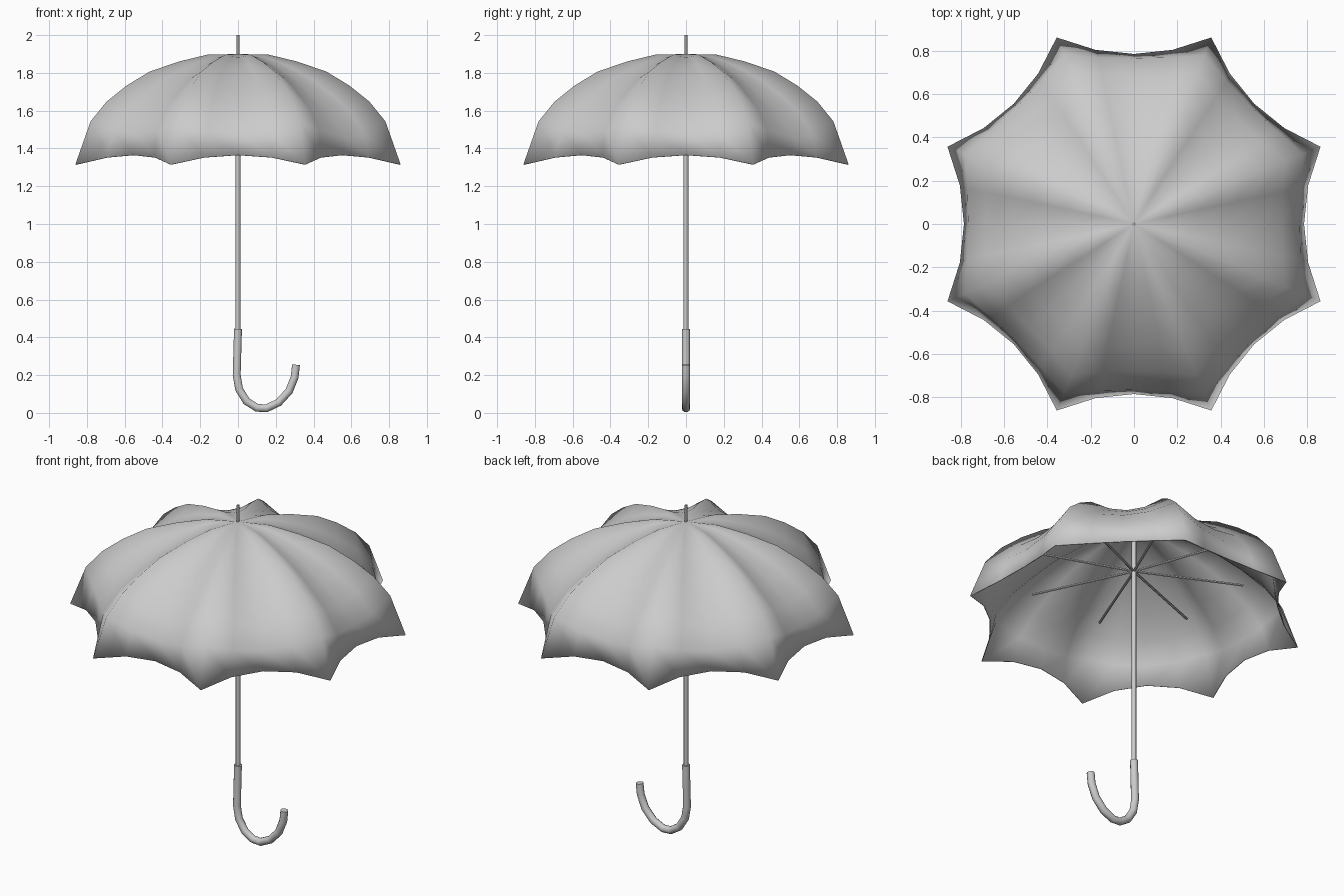
import bpy, bmesh, math
from mathutils import Vector, Matrix

cube = bpy.data.objects.get("Cube")
if cube:
    bpy.data.objects.remove(cube, do_unlink=True)

grey = bpy.data.materials.new("plain_grey")
grey.use_nodes = True
grey.diffuse_color = (0.6, 0.6, 0.6, 1)
grey.node_tree.nodes["Principled BSDF"].inputs["Base Color"].default_value = (0.6, 0.6, 0.6, 1)

PANELS = 8
HALF = math.pi / PANELS
TOP = 1.9


def add_mesh(name, bm, angle):
    mesh = bpy.data.meshes.new(name)
    bm.to_mesh(mesh)
    bm.free()
    mesh.materials.append(grey)
    obj = bpy.data.objects.new(name, mesh)
    bpy.context.collection.objects.link(obj)
    bpy.ops.object.select_all(action='DESELECT')
    obj.select_set(True)
    bpy.context.view_layer.objects.active = obj
    bpy.ops.object.shade_smooth_by_angle(angle=math.radians(angle))
    return obj


def rod(name, start, end, radius, sides=10):
    a, b = Vector(start), Vector(end)
    turn = (b - a).to_track_quat('Z', 'Y').to_matrix().to_4x4()
    bm = bmesh.new()
    bmesh.ops.create_cone(bm, cap_ends=True, segments=sides, radius1=radius, radius2=radius,
                          depth=(b - a).length, matrix=Matrix.Translation((a + b) / 2) @ turn)
    return add_mesh(name, bm, 50)


# Canopy: profiles (radius, drop below the top) along a rib and along a panel centre
rib = [(0.178, 0.004), (0.339, 0.04), (0.506, 0.093), (0.638, 0.167),
       (0.753, 0.252), (0.845, 0.357), (0.932, 0.585)]
middle = [(0.15, 0.017), (0.29, 0.066), (0.44, 0.14), (0.56, 0.22),
          (0.68, 0.31), (0.765, 0.42), (0.785, 0.535)]

bm = bmesh.new()
apex = bm.verts.new((0, 0, TOP))
previous = None
for (rr, rd), (mr, md) in zip(rib, middle):
    ring = []
    for p in range(PANELS):
        spin = Matrix.Rotation(2 * HALF * p, 3, 'Z')
        for t in (-1, -0.5, 0, 0.5):
            x = mr + (rr * math.cos(HALF) - mr) * t * t
            z = TOP - md + (md - rd) * t * t
            ring.append(bm.verts.new(spin @ Vector((x, rr * math.sin(HALF) * t, z))))
    for i in range(len(ring)):
        j = (i + 1) % len(ring)
        if previous:
            bm.faces.new((previous[i], ring[i], ring[j], previous[j]))
        else:
            bm.faces.new((apex, ring[i], ring[j]))
    previous = ring
canopy = add_mesh("canopy", bm, 80)
cloth = canopy.modifiers.new("cloth_thickness", 'SOLIDIFY')
cloth.thickness = 0.005
cloth.offset = -1

# Shaft and the thin tip above the canopy
rod("shaft", (0, 0, 0.43), (0, 0, 1.89), 0.0125, 12)
rod("top_tip", (0, 0, 1.88), (0, 0, 2.0), 0.007, 8)

# Stretchers under the ribs
for k in range(PANELS):
    a = HALF * (2 * k + 1)
    rod(f"stretcher_{k + 1}", (0, 0, 1.63),
        (0.62 * math.cos(a), 0.62 * math.sin(a), 1.65), 0.007, 6)

# Hooked handle swept along a path
path = [(0, 0.445), (-0.007, 0.2), (0.006, 0.125), (0.045, 0.062), (0.1, 0.027), (0.15, 0.024),
        (0.215, 0.055), (0.27, 0.115), (0.3, 0.19), (0.307, 0.255)]
curve = bpy.data.curves.new("handle", 'CURVE')
curve.dimensions = '3D'
curve.bevel_depth = 0.022
curve.bevel_resolution = 3
curve.use_fill_caps = True
spline = curve.splines.new('POLY')
spline.points.add(len(path) - 1)
for point, (x, z) in zip(spline.points, path):
    point.co = (x, 0, z, 1)
curve.materials.append(grey)
handle = bpy.data.objects.new("handle", curve)
bpy.context.collection.objects.link(handle)
